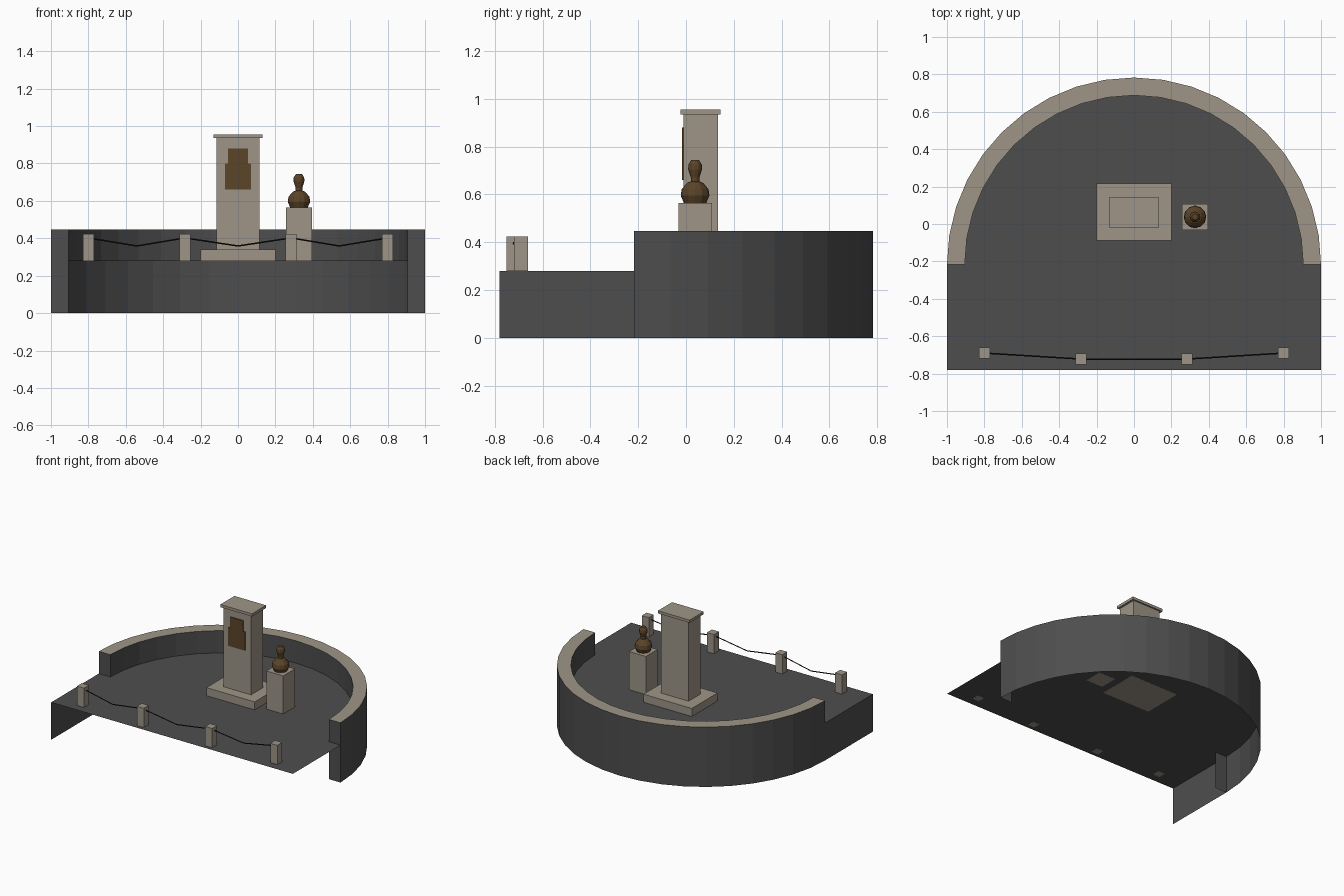
import bpy
import bmesh
from math import sin, cos, pi
from mathutils import Vector

cube = bpy.data.objects.get("Cube")
if cube:
    bpy.data.objects.remove(cube, do_unlink=True)


def material(name, rgb):
    mat = bpy.data.materials.new(name)
    mat.use_nodes = True
    mat.diffuse_color = (*rgb, 1)
    node = next(n for n in mat.node_tree.nodes if n.type == 'BSDF_PRINCIPLED')
    node.inputs["Base Color"].default_value = (*rgb, 1)
    node.inputs["Roughness"].default_value = 0.9
    return mat


STONE = material("pale stone", (0.342, 0.301, 0.242))
DARK = material("dark paving", (0.076, 0.076, 0.076))
BRONZE = material("bronze", (0.105, 0.058, 0.022))
BLACK = material("black chain", (0.01, 0.01, 0.01))


def finish(name, bm, *mats):
    mesh = bpy.data.meshes.new(name)
    bm.to_mesh(mesh)
    bm.free()
    for mat in mats:
        mesh.materials.append(mat)
    obj = bpy.data.objects.new(name, mesh)
    bpy.context.collection.objects.link(obj)
    return obj


def box(name, x, y, z, mat):
    """Box from (low, high) pairs on each axis."""
    bm = bmesh.new()
    bmesh.ops.create_cube(bm, size=1)
    for v in bm.verts:
        v.co = [a[0] if c < 0 else a[1] for c, a in zip(v.co, (x, y, z))]
    return finish(name, bm, mat)


FLOOR, WALL_TOP = 0.28, 0.447
FRONT, CENTRE = -0.78, -0.217
SEGMENTS = 20
SUNK = FLOOR - 0.001


def arc(radius, z):
    return [Vector((radius * cos(pi * i / SEGMENTS),
                    CENTRE + radius * sin(pi * i / SEGMENTS), z))
            for i in range(SEGMENTS + 1)]


# Terrace floor: a thin sheet, rounded at the back
bm = bmesh.new()
outline = [Vector((-1, FRONT, FLOOR)), Vector((1, FRONT, FLOOR))] + arc(1, FLOOR)
bm.faces.new([bm.verts.new(p) for p in outline])
finish("terrace_floor", bm, DARK)

# Single retaining side on the right, the front being open
bm = bmesh.new()
side = [(-1, CENTRE, 0), (-1, FRONT, 0), (-1, FRONT, FLOOR), (-1, CENTRE, FLOOR)]
bm.faces.new([bm.verts.new(p) for p in side])
finish("side_wall", bm, DARK)

# Curved parapet: outer skin, coping and inner skin down to the floor
bm = bmesh.new()
rows = [[bm.verts.new(p) for p in arc(r, z)]
        for r, z in ((1, 0), (1, WALL_TOP), (0.905, WALL_TOP), (0.905, FLOOR))]
for k, (low, high) in enumerate(zip(rows, rows[1:])):
    for i in range(SEGMENTS):
        face = bm.faces.new((low[i], low[i + 1], high[i + 1], high[i]))
        face.material_index = 1 if k == 1 else 0
# Parapet end caps reach the ground
for end in (0, SEGMENTS):
    foot = bm.verts.new((rows[2][end].co.x, CENTRE, 0))
    ring = [foot, rows[0][end], rows[1][end], rows[2][end], rows[3][end]]
    bm.faces.new(ring if end == 0 else ring[::-1])
finish("curved_parapet", bm, DARK, STONE)

# Monument pillar
box("pillar_base", (-0.2, 0.2), (-0.088, 0.217), (SUNK, 0.34), STONE)
box("pillar_shaft", (-0.115, 0.115), (-0.01, 0.134), (0.34, 0.935), STONE)
box("pillar_cap", (-0.131, 0.131), (-0.022, 0.145), (0.935, 0.955), STONE)

# Stepped bronze plaque, cut as one outline
bm = bmesh.new()
half = [(0.07, 0.66), (0.07, 0.8), (0.053, 0.8), (0.053, 0.88)]
outline = half + [(-x, z) for x, z in reversed(half)]
face = bm.faces.new([bm.verts.new((x, -0.01, z)) for x, z in outline])
pushed = bmesh.ops.extrude_face_region(bm, geom=[face])["geom"]
for v in pushed:
    if isinstance(v, bmesh.types.BMVert):
        v.co.y -= 0.006
bmesh.ops.recalc_face_normals(bm, faces=bm.faces)
finish("pillar_plaque", bm, BRONZE)

# Bust pedestal and turned bust
box("bust_pedestal", (0.256, 0.396), (-0.031, 0.108), (SUNK, 0.565), STONE)
profile = [(0.047, 0.565), (0.06, 0.595), (0.056, 0.622), (0.034, 0.648),
           (0.018, 0.655), (0.018, 0.67), (0.029, 0.705), (0.028, 0.725),
           (0.016, 0.744)]
SIDES = 12
bm = bmesh.new()
rows = [[bm.verts.new((0.326 + r * cos(2 * pi * i / SIDES),
                       0.038 + r * sin(2 * pi * i / SIDES), z))
         for i in range(SIDES)] for r, z in profile]
for low, high in zip(rows, rows[1:]):
    for i in range(SIDES):
        j = (i + 1) % SIDES
        bm.faces.new((low[i], low[j], high[j], high[i]))
bm.faces.new(rows[0][::-1])
bm.faces.new(rows[-1])
finish("bust", bm, BRONZE)

# Chain posts
posts = [(-0.8, -0.69), (-0.283, -0.722), (0.283, -0.722), (0.8, -0.69)]
W = 0.029
for n, (x, y) in enumerate(posts, 1):
    box(f"chain_post_{n}", (x - W, x + W), (y - W, y + W), (SUNK, 0.424), STONE)

# Sagging chains between neighbouring posts
for n, (a, b) in enumerate(zip(posts, posts[1:]), 1):
    start, stop = Vector((*a, 0.402)), Vector((*b, 0.402))
    middle = (start + stop) / 2 - Vector((0, 0, 0.043))
    curve = bpy.data.curves.new(f"chain_{n}", 'CURVE')
    curve.dimensions = '3D'
    curve.bevel_depth = 0.004
    curve.bevel_resolution = 0
    curve.use_fill_caps = True
    spline = curve.splines.new('POLY')
    spline.points.add(2)
    for point, co in zip(spline.points, (start, middle, stop)):
        point.co = (*co, 1)
    curve.materials.append(BLACK)
    bpy.context.collection.objects.link(bpy.data.objects.new(f"chain_{n}", curve))
